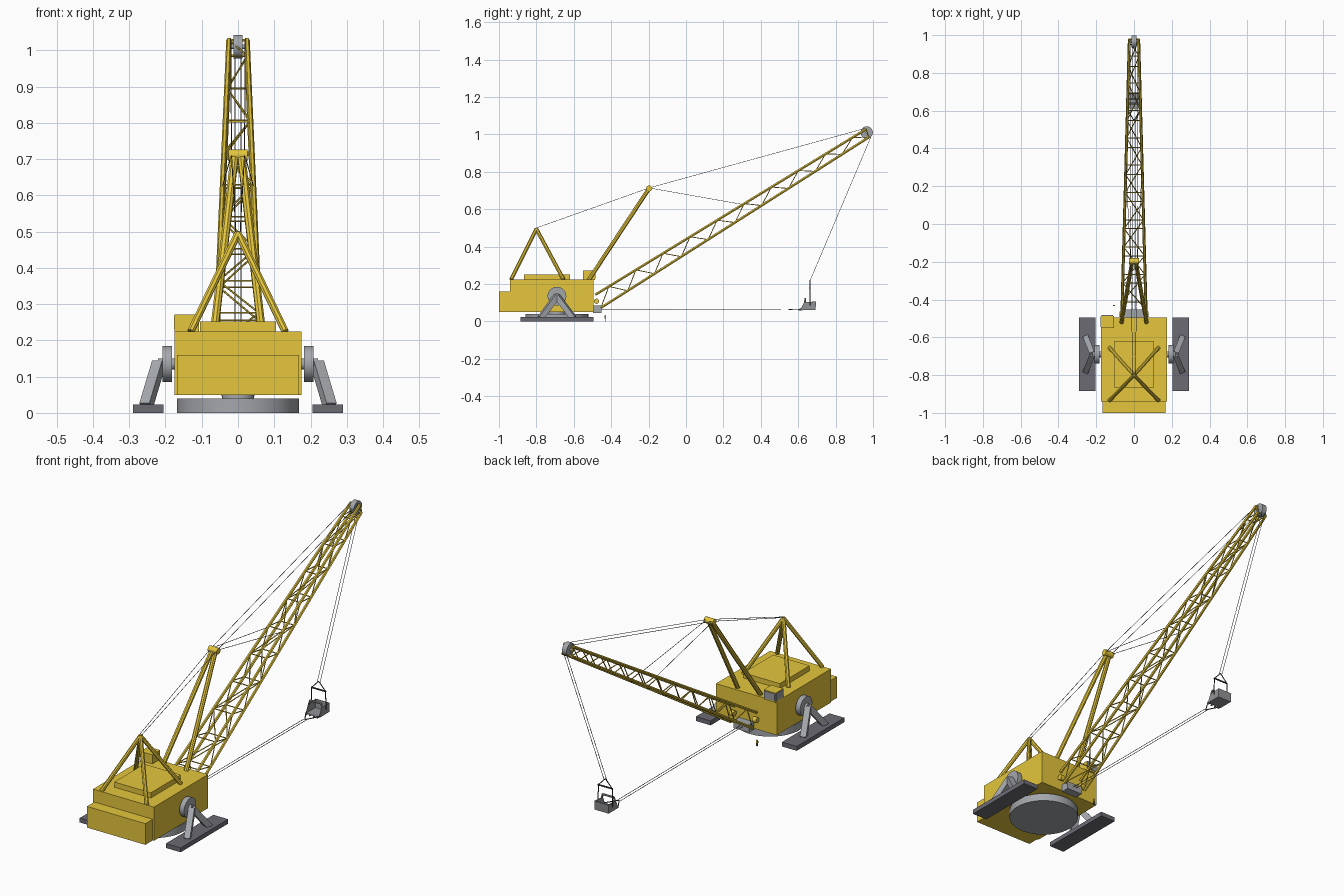
import bpy, bmesh
from math import radians
from mathutils import Vector, Matrix

if "Cube" in bpy.data.objects:
    bpy.data.objects.remove(bpy.data.objects["Cube"], do_unlink=True)


def material(name, rgb):
    m = bpy.data.materials.new(name)
    m.use_nodes = True
    m.diffuse_color = (*rgb, 1)
    m.node_tree.nodes["Principled BSDF"].inputs["Base Color"].default_value = (*rgb, 1)
    return m


YELLOW = material("machine yellow", (0.78, 0.565, 0.045))
GREY = material("steel grey", (0.37, 0.385, 0.41))
DARK = material("dark shoe grey", (0.155, 0.147, 0.175))
BUCKET = material("bucket grey", (0.29, 0.295, 0.31))
ROPE = material("rope grey", (0.12, 0.12, 0.125))
CHAIN = material("chain black", (0.05, 0.05, 0.055))
GLASS = material("window grey", (0.32, 0.335, 0.36))


def finish(name, bm, mat, smooth=False):
    bmesh.ops.recalc_face_normals(bm, faces=bm.faces)
    mesh = bpy.data.meshes.new(name)
    bm.to_mesh(mesh)
    bm.free()
    mesh.materials.append(mat)
    ob = bpy.data.objects.new(name, mesh)
    bpy.context.collection.objects.link(ob)
    if smooth:
        bpy.ops.object.select_all(action='DESELECT')
        ob.select_set(True)
        bpy.context.view_layer.objects.active = ob
        bpy.ops.object.shade_smooth_by_angle(angle=radians(40))
    return ob


def box(name, x, y, z, mat):
    """Box given by its (low, high) limits on each axis."""
    bm = bmesh.new()
    size = [b - a for a, b in (x, y, z)]
    mid = [(a + b) / 2 for a, b in (x, y, z)]
    bmesh.ops.create_cube(bm, size=1, matrix=Matrix.Translation(mid) @ Matrix.Diagonal((*size, 1)))
    return finish(name, bm, mat)


def rods(name, segments, radius, mat, sides=6):
    """One object made of rods between pairs of points; few sides stay flat."""
    bm = bmesh.new()
    for a, b in segments:
        a, b = Vector(a), Vector(b)
        d = b - a
        turn = Matrix.Rotation(radians(180 / sides), 4, 'Z')
        m = Matrix.Translation((a + b) / 2) @ d.to_track_quat('Z', 'Y').to_matrix().to_4x4() @ turn
        bmesh.ops.create_cone(bm, cap_ends=True, segments=sides, radius1=radius,
                              radius2=radius, depth=d.length, matrix=m)
    return finish(name, bm, mat, sides > 8)


def path(points):
    return list(zip(points, points[1:]))


# Base tub and machinery house
rods("base_tub", [((0, -0.69, 0), (0, -0.69, 0.04))], 0.168, GREY, 48)
rods("turntable", [((0, -0.69, 0.04), (0, -0.69, 0.052))], 0.045, GREY, 32)
box("house", (-0.175, 0.175), (-0.94, -0.495), (0.05, 0.225), YELLOW)
box("counterweight", (-0.168, 0.168), (-1.0, -0.94), (0.05, 0.16), YELLOW)
box("roof_box", (-0.105, 0.105), (-0.865, -0.62), (0.225, 0.252), YELLOW)

# Operator cab with windows towards the boom and the outer side
box("cab", (-0.175, -0.107), (-0.55, -0.486), (0.222, 0.272), YELLOW)
box("cab_front_window", (-0.171, -0.111), (-0.487, -0.483), (0.23, 0.268), GLASS)
box("cab_side_window", (-0.177, -0.174), (-0.546, -0.49), (0.23, 0.268), GLASS)

# Walking gear on both sides
for s, side in ((1, "left"), (-1, "right")):
    box(side + "_shoe", sorted((s * 0.205, s * 0.29)), (-0.885, -0.495), (0, 0.023), DARK)
    rods(side + "_drive_disc", [((s * 0.182, -0.69, 0.135), (s * 0.208, -0.69, 0.135))], 0.05, GREY, 32)
    rods(side + "_drive_axle", [((s * 0.17, -0.69, 0.135), (s * 0.22, -0.69, 0.135))], 0.016, GREY, 16)
    rods(side + "_walking_legs", [((s * 0.219, -0.69, 0.135), (s * 0.254, -0.69 + dy, 0.018))
                                  for dy in (-0.088, 0.088)], 0.021, GREY, 4)

# Rear gantry pyramid
apex = (0, -0.8, 0.495)
rods("gantry_legs", [((x, y, 0.225), apex) for x in (-0.13, 0.13) for y in (-0.935, -0.655)],
     0.0105, YELLOW, 8)

# Leaning mast with head pulley
rods("mast_legs", [((s * 0.066, -0.52, 0.222), (s * 0.01, -0.203, 0.702)) for s in (-1, 1)],
     0.0115, YELLOW, 8)
rods("mast_head", [((-0.026, -0.197, 0.711), (0.026, -0.197, 0.711))], 0.016, YELLOW, 16)

# Lattice boom: four tapering chords with zigzag sides
PANELS = 20


def chord(s, top, t):
    if top:
        a, b = Vector((s * 0.064, -0.485, 0.143)), Vector((s * 0.025, 0.963, 1.028))
    else:
        a, b = Vector((s * 0.064, -0.455, 0.073)), Vector((s * 0.025, 0.978, 0.985))
    return a.lerp(b, t)


rods("boom_chords", [(chord(s, k, 0), chord(s, k, 1)) for s in (-1, 1) for k in (0, 1)],
     0.0075, YELLOW, 6)
bracing = []
for i in range(PANELS):
    t, u, v = (j / PANELS for j in (i, i + 1, min(i + 2, PANELS)))
    k = i % 2
    flip = 1 if i // 2 % 2 else -1
    for s in (-1, 1):
        bracing.append((chord(s, k, t), chord(s, 1 - k, u)))
    # Cross bar at each zigzag node and a diagonal to the next node of that chord
    bracing.append((chord(-1, k, t), chord(1, k, t)))
    side = flip if k else -flip
    bracing.append((chord(side, k, t), chord(-side, k, v)))
rods("boom_bracing", bracing, 0.0026, YELLOW)
rods("boom_end_frame", path([chord(-1, 0, 1), chord(1, 0, 1), chord(1, 1, 1),
                             chord(-1, 1, 1), chord(-1, 0, 1)]), 0.004, YELLOW)
rods("boom_foot_pins", [((s * 0.054, -0.478, 0.108), (s * 0.076, -0.478, 0.108)) for s in (-1, 1)],
     0.014, YELLOW, 16)
rods("boom_tip_sheave", [((-0.013, 0.966, 1.01), (0.013, 0.966, 1.01))], 0.033, GREY, 32)
rods("boom_tip_axle", [((-0.027, 0.966, 1.01), (0.027, 0.966, 1.01))], 0.006, GREY, 12)
box("fairlead", (-0.045, 0.045), (-0.497, -0.453), (0.045, 0.085), GREY)

# Ropes, in mirrored pairs
ropes = []
for s in (-1, 1):
    head = (s * 0.018, -0.197, 0.714)
    ropes += path([(s * 0.006, -0.8, 0.5), head, (s * 0.02, 0.96, 1.033)])
    ropes.append((head, chord(s, 1, 0.545)))
    ropes.append(((s * 0.008, 0.99, 0.99), (s * 0.008, 0.662, 0.215)))
    ropes.append(((s * 0.008, -0.46, 0.066), (s * 0.008, 0.55, 0.064)))
rods("ropes", ropes, 0.0013, ROPE)

# Bucket: an open-fronted scoop with an arch
bm = bmesh.new()
profile = [(0.612, 0.06), (0.692, 0.06), (0.696, 0.106), (0.632, 0.103)]
edge = [[bm.verts.new((x, y, z)) for y, z in profile] for x in (-0.04, 0.04)]
for side in edge:
    bm.faces.new(side)
for i in (0, 1):
    bm.faces.new((edge[0][i], edge[0][i + 1], edge[1][i + 1], edge[1][i]))
bucket = finish("bucket", bm, BUCKET)
shell = bucket.modifiers.new("wall", 'SOLIDIFY')
shell.thickness = 0.005
rods("bucket_arch", path([(-0.038, 0.636, 0.1), (-0.032, 0.638, 0.122),
                          (0.032, 0.638, 0.122), (0.038, 0.636, 0.1)]), 0.005, BUCKET)
rods("bucket_teeth", [((x, 0.622, 0.061), (x, 0.602, 0.061)) for x in (-0.032, -0.011, 0.011, 0.032)],
     0.004, BUCKET, 4)

# Bucket rigging: spreader, hoist chains and drag chains
rods("spreader_bar", [((-0.042, 0.662, 0.178), (0.042, 0.662, 0.178))], 0.004, CHAIN, 8)
rigging = []
for s in (-1, 1):
    end = (s * 0.04, 0.662, 0.178)
    rigging.append(((0, 0.662, 0.22), end))
    rigging.append((end, (s * 0.042, 0.662, 0.085)))
    rigging.append(((s * 0.04, 0.615, 0.066), (0, 0.548, 0.064)))
rods("bucket_chains", rigging, 0.0024, CHAIN)

# Small worker standing on the ground
wx, wy = -0.106, -0.432
rods("worker_legs", [((wx + d, wy, 0), (wx + d, wy, 0.015)) for d in (-0.003, 0.003)], 0.0022, DARK)
box("worker_body", (wx - 0.005, wx + 0.005), (wy - 0.003, wy + 0.003), (0.015, 0.027), YELLOW)
bm = bmesh.new()
bmesh.ops.create_icosphere(bm, subdivisions=2, radius=0.0035, matrix=Matrix.Translation((wx, wy, 0.03)))
finish("worker_head", bm, YELLOW, True)
